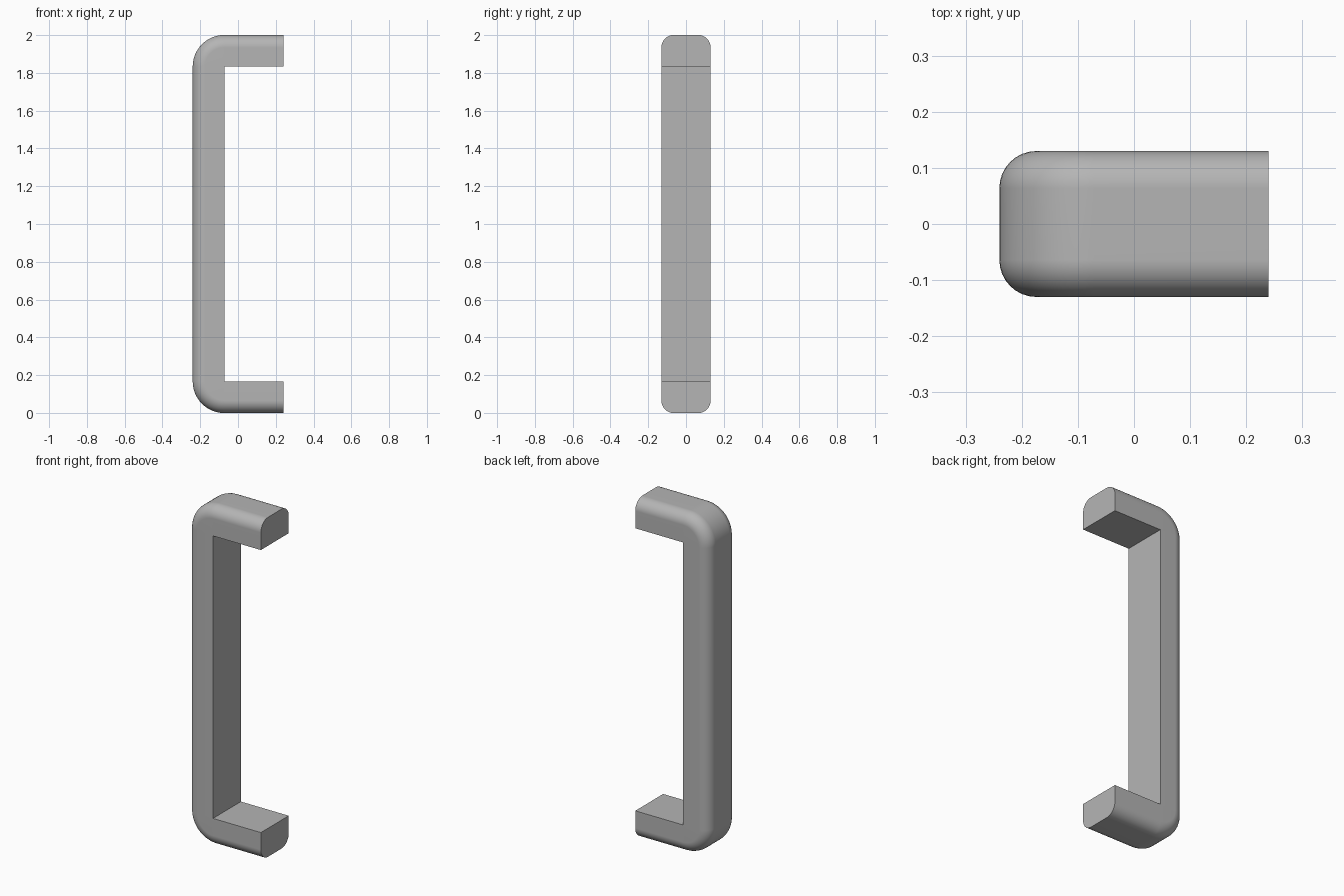
import bpy, bmesh
from math import sin, cos, pi
from mathutils import Vector

cube = bpy.data.objects.get("Cube")
if cube:
    bpy.data.objects.remove(cube)

INNER_X, END_X = -0.072, 0.24
LOW, HIGH = 0.167, 1.833
DEPTH, HALF, ROUND = 0.168, 0.13, 0.066
STEPS = 12

grey = bpy.data.materials.new("satin grey")
grey.use_nodes = True
colour = (0.46, 0.46, 0.46, 1)
grey.diffuse_color = colour
grey.node_tree.nodes["Principled BSDF"].inputs["Base Color"].default_value = colour

# Cross-section: square on the grip side, rounded on the outer side
half = [(0, HALF)]
for i in range(9):
    a = i / 8 * pi / 2
    half.append((DEPTH - ROUND + ROUND * sin(a), HALF - ROUND + ROUND * cos(a)))
section = half + [(d, -y) for d, y in reversed(half)]

# Path: inner edge position and outward direction, turning around both corners
path = [(END_X, LOW, -pi / 2)]
path += [(INNER_X, LOW, -pi / 2 - i / STEPS * pi / 2) for i in range(STEPS + 1)]
path += [(x, 2 - z, -a) for x, z, a in reversed(path)]

bm = bmesh.new()
rings = [[bm.verts.new(Vector((x + d * cos(a), y, z + d * sin(a)))) for d, y in section]
         for x, z, a in path]
n = len(section)
for r, s in zip(rings, rings[1:]):
    for i in range(n):
        j = (i + 1) % n
        bm.faces.new((r[i], r[j], s[j], s[i]))
bm.faces.new(rings[0])
bm.faces.new(rings[-1])
bmesh.ops.remove_doubles(bm, verts=bm.verts, dist=1e-5)
bmesh.ops.recalc_face_normals(bm, faces=bm.faces)

mesh = bpy.data.meshes.new("pull_handle")
bm.to_mesh(mesh)
bm.free()
mesh.materials.append(grey)
handle = bpy.data.objects.new("pull_handle", mesh)
bpy.context.collection.objects.link(handle)

# Smooth rounded edges, crisp inner edges and ends
bpy.ops.object.select_all(action="DESELECT")
handle.select_set(True)
bpy.context.view_layer.objects.active = handle
bpy.ops.object.shade_smooth_by_angle(angle=pi / 6)
weighted = handle.modifiers.new("even shading", "WEIGHTED_NORMAL")
weighted.keep_sharp = True
